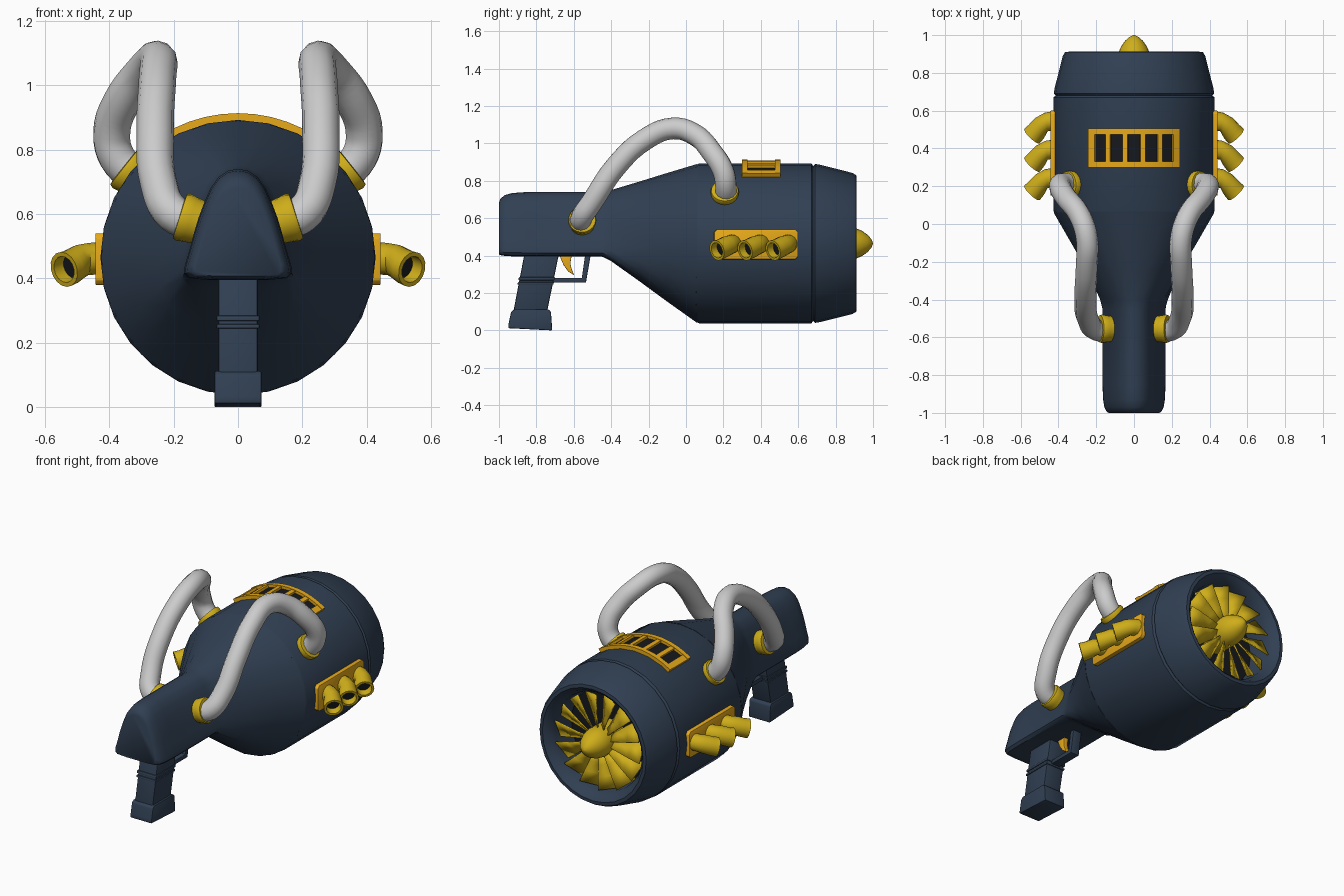
import bpy, bmesh
from math import sin, cos, pi, radians
from mathutils import Vector

if "Cube" in bpy.data.objects:
    bpy.data.objects.remove(bpy.data.objects["Cube"])


def material(name, rgb):
    m = bpy.data.materials.new(name)
    m.diffuse_color = (*rgb, 1)
    m.use_nodes = True
    m.node_tree.nodes["Principled BSDF"].inputs["Base Color"].default_value = m.diffuse_color
    return m


NAVY = material("navy", (0.03, 0.05, 0.085))
YELLOW = material("yellow", (0.62, 0.42, 0.01))
AMBER = material("amber", (0.8, 0.4, 0.01))
DARK = material("dark", (0.008, 0.009, 0.012))
CZ = 0.465  # height of the barrel axis


def make(name, verts, faces, mat, bevel=0.0, angle=35):
    me = bpy.data.meshes.new(name)
    me.from_pydata([tuple(v) for v in verts], [], faces)
    bm = bmesh.new()
    bm.from_mesh(me)
    bmesh.ops.recalc_face_normals(bm, faces=bm.faces)
    if bevel:
        bmesh.ops.bevel(bm, geom=bm.edges[:], offset=bevel, segments=2,
                        profile=0.5, affect='EDGES')
    for f in bm.faces:
        f.smooth = True
    bm.to_mesh(me)
    bm.free()
    me.set_sharp_from_angle(angle=radians(angle))
    me.materials.append(mat)
    ob = bpy.data.objects.new(name, me)
    bpy.context.collection.objects.link(ob)
    return ob


def loft(name, rings, mat, angle=35):
    n = len(rings[0])
    faces = [(k*n + i, k*n + (i+1) % n, (k+1)*n + (i+1) % n, (k+1)*n + i)
             for k in range(len(rings)-1) for i in range(n)]
    last = (len(rings)-1)*n
    faces += [tuple(range(n)), tuple(range(last, last+n))]
    return make(name, [v for r in rings for v in r], faces, mat, 0, angle)


def ring(centre, axis, r, n):
    q = Vector(axis).to_track_quat('Z', 'Y')
    return [Vector(centre) + q @ Vector((r*cos(2*pi*i/n), r*sin(2*pi*i/n), 0))
            for i in range(n)]


def turned(name, base, axis, profile, mat, n=24, angle=35):
    a = Vector(axis).normalized()
    return loft(name, [ring(Vector(base) + a*t, a, r, n) for t, r in profile], mat, angle)


def prism(name, pts, x0, x1, mat, bevel=0.0):
    n = len(pts)
    verts = [(x, y, z) for x in (x0, x1) for y, z in pts]
    faces = [tuple(range(n)), tuple(range(n, 2*n))]
    faces += [(i, (i+1) % n, n + (i+1) % n, n+i) for i in range(n)]
    return make(name, verts, faces, mat, bevel)


def arc_box(name, a0, a1, y0, y1, r0, r1, mat, steps=1):
    # box bent around the barrel axis, angles in degrees from the top
    rings = []
    for k in range(steps+1):
        a = radians(a0 + (a1-a0)*k/steps)
        rings.append([(r*sin(a), y, CZ + r*cos(a))
                      for r, y in ((r0, y0), (r1, y0), (r1, y1), (r0, y1))])
    return loft(name, rings, mat)


# Barrel with groove, tapered intake ring and hollow mouth
turned("barrel", (0, 0, CZ), (0, 1, 0),
       [(0.05, 0.40), (0.055, 0.42), (0.07, 0.427), (0.67, 0.427), (0.68, 0.415),
        (0.69, 0.425), (0.72, 0.42), (0.89, 0.377), (0.91, 0.365), (0.912, 0.345),
        (0.895, 0.325), (0.85, 0.30), (0.70, 0.29)], NAVY, 28)
turned("intake_back", (0, 0, CZ), (0, 1, 0), [(0.702, 0.285), (0.712, 0.285)], DARK, 28)

# Rear housing: arched section blending into the round barrel
half = [(0, .74), (.03, .735), (.06, .715), (.085, .68), (.105, .635), (.122, .59),
        (.137, .54), (.15, .49), (.165, .44), (.167, .415), (.152, .40), (.08, .395), (0, .395)]
circ = [(0.425*sin(pi*i/12), CZ + 0.425*cos(pi*i/12)) for i in range(13)]


def section(y, s, t):
    h = []
    for (bx, bz), (cx, cz) in zip(half, circ):
        bx, bz = bx*s, 0.395 + (bz-0.395)*s + (1-s)*0.06
        h.append((bx + (cx-bx)*t, bz + (cz-bz)*t))
    pts = h + [(-x, z) for x, z in h[-2:0:-1]]
    return [(x, y, z) for x, z in pts]


loft("rear_housing", [section(*a) for a in
     [(-1, .80, 0), (-.993, .87, 0), (-.97, .94, 0), (-.93, .98, 0), (-.85, 1, 0),
      (-.45, 1, 0), (-.40, 1, .07), (-.25, 1, .37), (-.1, 1, .68), (.06, 1, 1)]], NAVY, 40)

# Fan: spinner and pitched blades
turned("fan_spinner", (0, 0, CZ), (0, 1, 0),
       [(0.71, .085), (0.87, .09), (0.905, .083), (0.94, .068), (0.97, .047),
        (0.99, .025), (1.0, .003)], YELLOW, 20, 60)
BLADES = 14
verts, faces = [], []
for b in range(BLADES):
    a = 2*pi*b/BLADES
    rad, tan = Vector((cos(a), 0, sin(a))), Vector((-sin(a), 0, cos(a)))
    base = len(verts)
    for r, w, p in ((.07, .022, 50), (.14, .036, 40), (.21, .050, 32), (.288, .064, 26)):
        for s in (-1, 1):
            verts.append(Vector((0, .84, CZ)) + rad*r
                         + (tan*cos(radians(p)) + Vector((0, sin(radians(p)), 0)))*w*s)
    faces += [(base+2*k, base+2*k+1, base+2*k+3, base+2*k+2) for k in range(3)]
fan = make("fan_blades", verts, faces, YELLOW)
sol = fan.modifiers.new("thickness", 'SOLIDIFY')
sol.thickness, sol.offset = 0.008, 0

# Top vent: curved frame with slats over a dark opening
arc_box("vent_opening", -31, 31, .31, .49, .41, .431, DARK, 10)
for y0, y1, nm in ((.30, .33, "vent_rail_rear"), (.475, .505, "vent_rail_fore")):
    arc_box(nm, -33, 33, y0, y1, .41, .448, AMBER, 10)
for i in range(6):
    a = -30.5 + 61*i/5
    w = 2.5 if i in (0, 5) else 1.7
    arc_box("vent_slat", a-w, a+w, .32, .485, .41, .445, AMBER)

# Mirrored parts: exhaust plates, exhaust pipes, hoses, collars
hose = [(.13, -.56, .575), (.20, -.56, .60), (.245, -.50, .69), (.257, -.38, .87),
        (.25, -.22, 1.02), (.25, -.07, 1.08), (.29, .05, 1.045), (.36, .14, .95),
        (.392, .20, .85), (.375, .213, .775), (.31, .21, .71)]
for s, side in ((1, "right"), (-1, "left")):
    prism("exhaust_plate_" + side,
          [(.165, .38), (.585, .38), (.60, .395), (.60, .525), (.585, .54),
           (.165, .54), (.15, .525), (.15, .395)], s*.38, s*.443, AMBER, 0.004)
    for y in (.165, .315, .465):
        d0, d1 = Vector((s, -.15, 0)), Vector((s*.68, -.72, -.25)).normalized()
        dm = (d0 + d1*1.2).normalized()
        end = Vector((s*.540, y, .428))
        rings = [ring((s*.41, y+.085, .465), d0, .05, 16),
                 ring((s*.465, y+.075, .46), d0, .05, 16),
                 ring((s*.495, y+.05, .45), dm, .054, 16),
                 ring(end - d1*.03, d1, .054, 16), ring(end, d1, .056, 16),
                 ring(end, d1, .042, 16), ring(end - d1*.045, d1, .04, 16)]
        loft("exhaust_pipe_" + side, rings, YELLOW)
        turned("exhaust_bore_" + side, end - d1*.044, d1, [(0, .038), (.004, .038)], DARK, 16)

    cu = bpy.data.curves.new("hose_" + side, 'CURVE')
    cu.dimensions = '3D'
    cu.bevel_depth, cu.bevel_resolution, cu.resolution_u = .058, 4, 5
    cu.use_fill_caps = True
    sp = cu.splines.new('BEZIER')
    sp.bezier_points.add(len(hose)-1)
    for p, (x, y, z) in zip(sp.bezier_points, hose):
        p.co = (s*x, y, z)
        p.handle_left_type = p.handle_right_type = 'AUTO'
    bpy.context.collection.objects.link(bpy.data.objects.new("hose_" + side, cu))

    collar = [(-.05, .066), (.0, .072), (.022, .076), (.034, .072), (.036, .056)]
    turned("hose_collar_rear_" + side, (s*.148, -.555, .583), (s*.93, 0, .3), collar, YELLOW, 20)
    turned("hose_collar_fore_" + side, (s*.325, .207, .727), (s*.78, 0, .62), collar, YELLOW, 20)

# Pistol grip with a groove band and a base block
prism("grip", [(-.86, .43), (-.675, .43), (-.745, .09), (-.925, .09)], -.062, .062, NAVY, .008)
prism("grip_band_upper", [(-.893, .285), (-.70, .285), (-.704, .268), (-.897, .268)],
      -.067, .067, NAVY, .004)
prism("grip_band_lower", [(-.899, .258), (-.706, .258), (-.709, .245), (-.902, .245)],
      -.067, .067, NAVY, .004)
prism("grip_base", [(-.935, .10), (-.92, .112), (-.735, .112), (-.722, .10),
                    (-.715, 0), (-.95, .012), (-.95, .03)], -.073, .073, NAVY, .005)

# Trigger guard and curved trigger
prism("trigger_guard", [(-.73, .28), (-.557, .28), (-.54, .40), (-.51, .40),
                        (-.535, .255), (-.73, .255)], -.03, .03, NAVY, .003)
prism("trigger", [(-.68, .41), (-.655, .35), (-.63, .315), (-.598, .295), (-.612, .33),
                  (-.618, .36), (-.61, .41)], -.015, .015, AMBER, .003)
